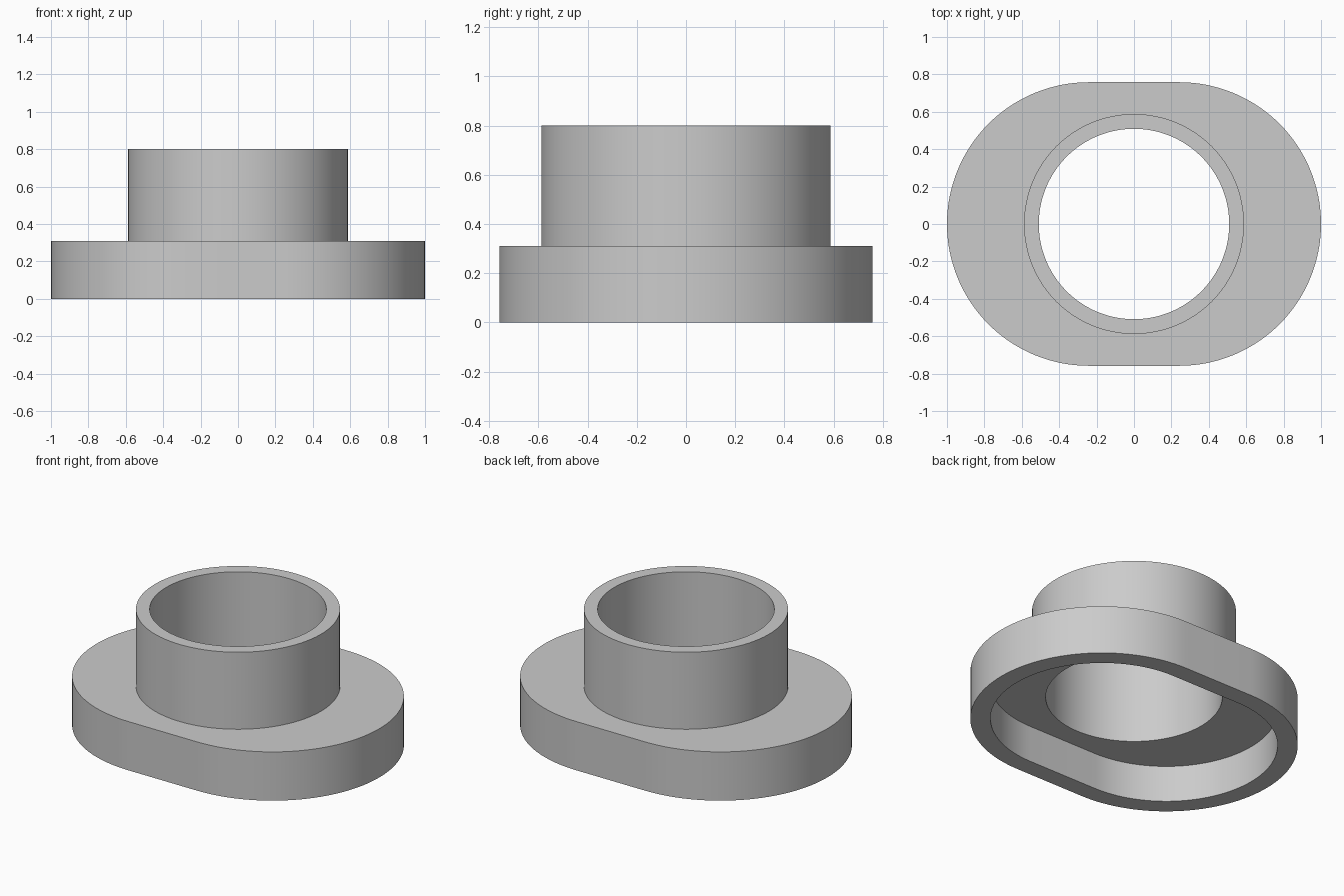
import bpy
import bmesh
from math import cos, sin, pi, radians

cube = bpy.data.objects.get("Cube")
if cube:
    bpy.data.objects.remove(cube, do_unlink=True)

ARC_STEPS = 64            # segments in each half circle
SHIFT = 0.242             # half length of the flange's straight sides
FLANGE_R, RECESS_R = 0.758, 0.642
COLLAR_R, BORE_R = 0.588, 0.509
FLANGE_TOP, COLLAR_TOP, RECESS_TOP = 0.31, 0.80, 0.232

grey = bpy.data.materials.new("light_grey")
grey.use_nodes = True
colour = (0.6, 0.6, 0.6, 1)
grey.diffuse_color = colour
grey.node_tree.nodes["Principled BSDF"].inputs["Base Color"].default_value = colour


def add_ring(bm, radius, shift, z):
    """Two half circles moved apart by shift; a plain circle when shift is 0."""
    verts = []
    for side in (1, -1):
        for i in range(ARC_STEPS + 1):
            a = -pi / 2 + pi * i / ARC_STEPS
            verts.append(bm.verts.new((side * (shift + radius * cos(a)),
                                       side * radius * sin(a), z)))
    return verts


# Closed section: flange outside, collar, bore, then the recess underneath
section = [
    (FLANGE_R, SHIFT, 0), (FLANGE_R, SHIFT, FLANGE_TOP),
    (COLLAR_R, 0, FLANGE_TOP), (COLLAR_R, 0, COLLAR_TOP),
    (BORE_R, 0, COLLAR_TOP), (BORE_R, 0, RECESS_TOP),
    (RECESS_R, SHIFT, RECESS_TOP), (RECESS_R, SHIFT, 0),
]
bm = bmesh.new()
rings = [add_ring(bm, *row) for row in section]
for lower, upper in zip(rings, rings[1:] + rings[:1]):
    for i in range(len(lower)):
        j = (i + 1) % len(lower)
        bm.faces.new((lower[i], lower[j], upper[j], upper[i]))
bmesh.ops.remove_doubles(bm, verts=bm.verts, dist=0.0001)
bmesh.ops.recalc_face_normals(bm, faces=bm.faces)

mesh = bpy.data.meshes.new("flanged_collar")
bm.to_mesh(mesh)
bm.free()
mesh.materials.append(grey)
collar = bpy.data.objects.new("flanged_collar", mesh)
bpy.context.collection.objects.link(collar)

# Smooth walls with crisp rims
bpy.ops.object.select_all(action='DESELECT')
collar.select_set(True)
bpy.context.view_layer.objects.active = collar
bpy.ops.object.shade_smooth_by_angle(angle=radians(30))
